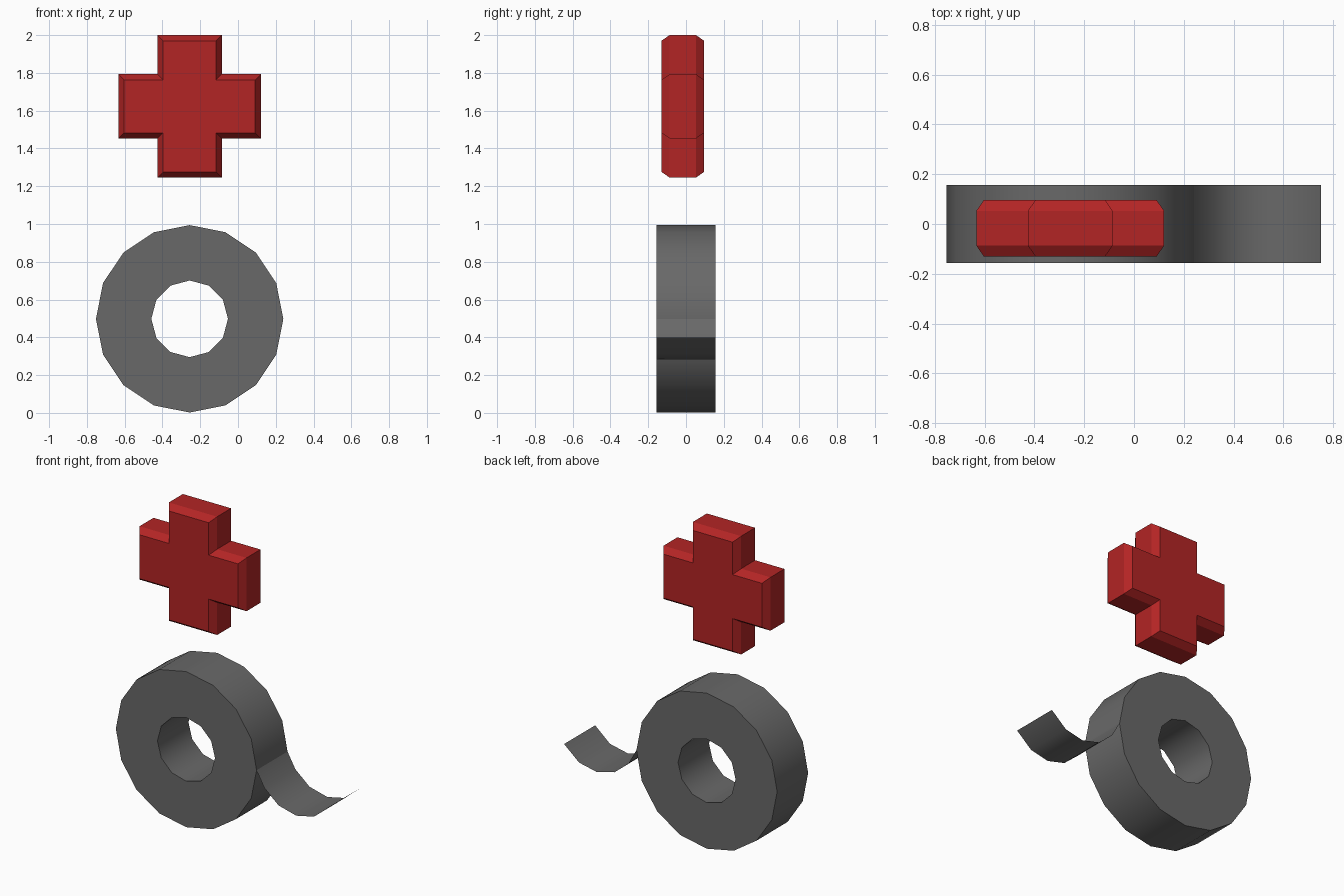
import bpy, bmesh, math

if "Cube" in bpy.data.objects:
    bpy.data.objects.remove(bpy.data.objects["Cube"])

CX, ROLL_Z, CROSS_Z = -0.256, 0.498, 1.623


def material(name, color):
    m = bpy.data.materials.new(name)
    m.diffuse_color = (*color, 1)
    m.use_nodes = True
    m.node_tree.nodes["Principled BSDF"].inputs["Base Color"].default_value = m.diffuse_color
    return m


RED = material("red", (0.45, 0.018, 0.018))
GREY = material("dark_grey", (0.14, 0.14, 0.14))


def finish(bm, name, mat, smooth=False, recalc=True):
    if recalc:
        bmesh.ops.recalc_face_normals(bm, faces=bm.faces[:])
    me = bpy.data.meshes.new(name)
    bm.to_mesh(me)
    bm.free()
    me.materials.append(mat)
    ob = bpy.data.objects.new(name, me)
    bpy.context.collection.objects.link(ob)
    if smooth:
        bpy.ops.object.select_all(action='DESELECT')
        ob.select_set(True)
        bpy.context.view_layer.objects.active = ob
        bpy.ops.object.shade_smooth_by_angle(angle=math.radians(40))
    return ob


def ring(bm, pts, y):
    return [bm.verts.new((x, y, z)) for x, z in pts]


def skin(bm, a, b):
    n = len(a)
    for i in range(n):
        j = (i + 1) % n
        bm.faces.new((a[i], a[j], b[j], b[i]))


def circle(r, n):
    return [(CX + r * math.cos(2 * math.pi * i / n),
             ROLL_Z + r * math.sin(2 * math.pi * i / n)) for i in range(n)]


# Tape roll: 16-sided rim, 12-sided hole, caps filled one quadrant at a time
bm = bmesh.new()
sides = []
for y in (-0.156, 0.156):
    outer, inner = ring(bm, circle(0.496, 16), y), ring(bm, circle(0.203, 12), y)
    for q in range(4):
        rim = [outer[(4 * q + k) % 16] for k in range(5)]
        hole = [inner[(3 * q + k) % 12] for k in range(4)]
        bm.faces.new(rim + hole[::-1])
    sides.append((outer, inner))
skin(bm, sides[0][0], sides[1][0])
skin(bm, sides[0][1], sides[1][1])
finish(bm, "tape_roll", GREY, smooth=True)

# Loose tape end: a thin sheet curling away from the roll
bm = bmesh.new()
path = [(0.24, ROLL_Z), (0.295, 0.40), (0.395, 0.315),
        (0.52, 0.283), (0.645, 0.31), (0.75, 0.40)]
front, back = ring(bm, path, -0.156), ring(bm, path, 0.156)
for i in range(len(path) - 1):
    bm.faces.new((front[i], front[i + 1], back[i + 1], back[i]))
finish(bm, "loose_tape_end", GREY, smooth=True, recalc=False)


# Red cross: plus-shaped outline with chamfered front and back
def plus(inset):
    a, w = 0.377 - inset, 0.17 - inset
    pts = []
    for k in range(4):
        c, s = round(math.cos(k * math.pi / 2)), round(math.sin(k * math.pi / 2))
        for x, z in ((a, -w), (a, w), (w, w)):
            pts.append((CX + x * c - z * s, CROSS_Z + x * s + z * c))
    return pts


bm = bmesh.new()
rings = [ring(bm, plus(i), y) for i, y in
         ((0.03, -0.13), (0, -0.087), (0, 0.053), (0.03, 0.096))]
for a, b in zip(rings, rings[1:]):
    skin(bm, a, b)
bm.faces.new(rings[0])
bm.faces.new(rings[-1])
finish(bm, "red_cross", RED)
